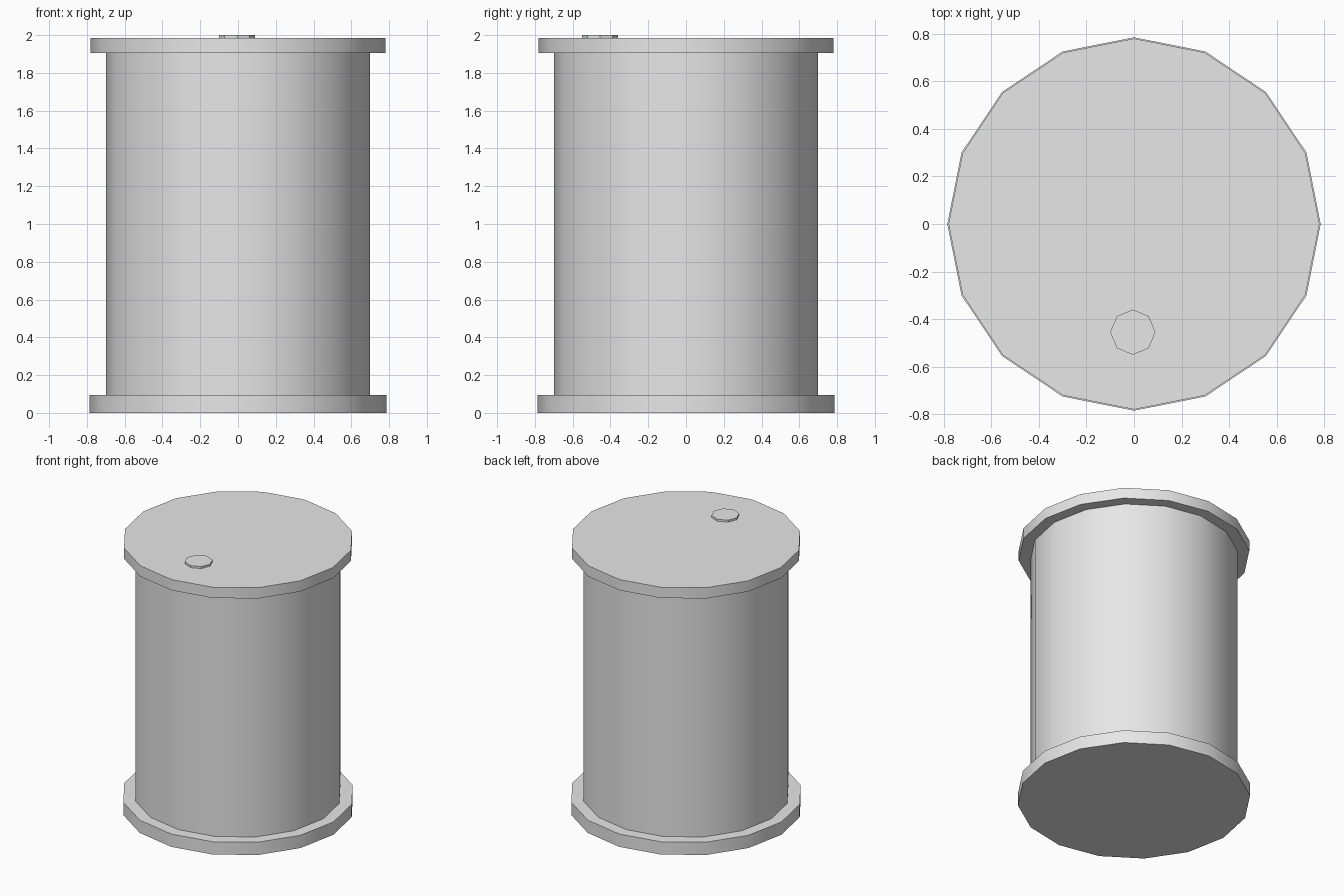
import bpy
import math

cube = bpy.data.objects.get("Cube")
if cube:
    bpy.data.objects.remove(cube, do_unlink=True)

# Plain grey used on every part
grey = bpy.data.materials.new("plain_grey")
grey.use_nodes = True
colour = (0.8, 0.8, 0.8, 1.0)
grey.diffuse_color = colour
grey.node_tree.nodes["Principled BSDF"].inputs["Base Color"].default_value = colour


def disc(name, sides, radius, bottom, top, x=0.0, y=0.0):
    """Upright prism with corners on the x and y axes."""
    bpy.ops.mesh.primitive_cylinder_add(
        vertices=sides, radius=radius, depth=top - bottom,
        location=(x, y, (bottom + top) / 2))
    part = bpy.context.object
    part.name = name
    part.data.materials.append(grey)
    bpy.ops.object.shade_smooth_by_angle(angle=math.radians(30))
    return part


# Drum body between two wider rims
disc("bottom_rim", 16, 0.785, 0.0, 0.095)
disc("drum_body", 16, 0.70, 0.095, 1.905)
disc("top_rim", 16, 0.78, 1.905, 1.985)

# Small filler cap near the front edge of the lid
disc("filler_cap", 8, 0.095, 1.985, 2.0, x=-0.005, y=-0.455)
